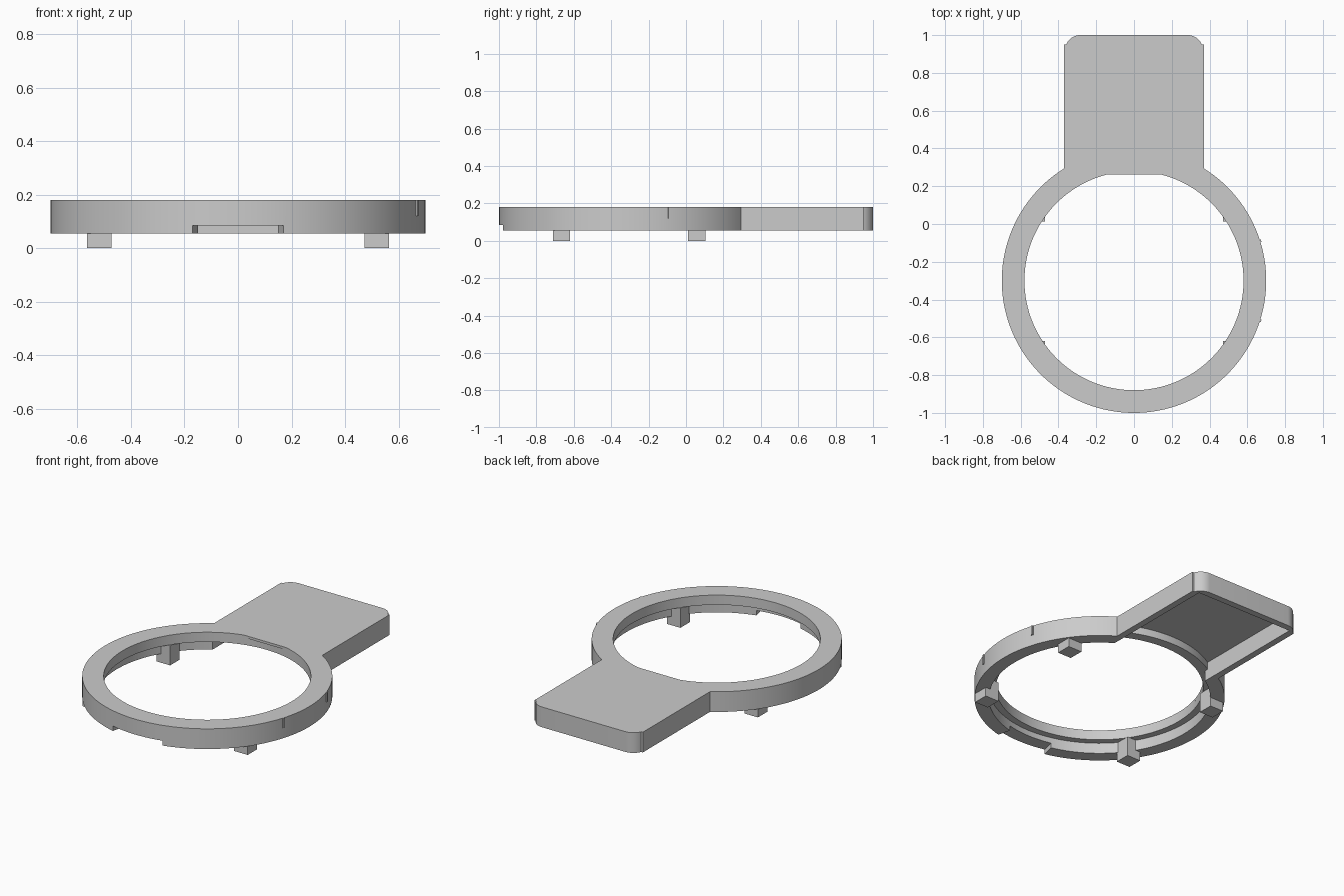
import bpy, bmesh
from math import sin, cos, radians, degrees, atan2, sqrt

if "Cube" in bpy.data.objects:
    bpy.data.objects.remove(bpy.data.objects["Cube"], do_unlink=True)

# Main dimensions
CY = -0.30                              # ring centre on y
R_OUT, R_WALL, R_HOLE = 0.70, 0.62, 0.58
BOTTOM, LEDGE, CEILING, TOP = 0.055, 0.12, 0.165, 0.18
HALF_W, WALL = 0.37, 0.04

grey = bpy.data.materials.new("light grey")
grey.use_nodes = True
colour = (0.6, 0.6, 0.6, 1)
grey.diffuse_color = colour
grey.node_tree.nodes["Principled BSDF"].inputs["Base Color"].default_value = colour


def arc(r, start, end, n, cx=0.0, cy=CY):
    """Points on an arc, angles in degrees."""
    angles = [radians(start + (end - start) * i / n) for i in range(n + 1)]
    return [(cx + r * cos(a), cy + r * sin(a)) for a in angles]


def circle(r):
    return arc(r, 0, 360, 128)[:-1]


def prism(name, outline, z0, z1):
    """Extrude a flat outline from z0 to z1."""
    bm = bmesh.new()
    face = bm.faces.new([bm.verts.new((x, y, z0)) for x, y in outline])
    new = bmesh.ops.extrude_face_region(bm, geom=[face])["geom"]
    for v in new:
        if isinstance(v, bmesh.types.BMVert):
            v.co.z = z1
    bmesh.ops.recalc_face_normals(bm, faces=bm.faces)
    mesh = bpy.data.meshes.new(name)
    bm.to_mesh(mesh)
    bm.free()
    mesh.materials.append(grey)
    obj = bpy.data.objects.new(name, mesh)
    bpy.context.collection.objects.link(obj)
    return obj


def rect(x0, x1, y0, y1):
    return [(x0, y0), (x1, y0), (x1, y1), (x0, y1)]


# Body outline: ring joined to a tab with rounded far corners
join = degrees(atan2(sqrt(R_OUT ** 2 - HALF_W ** 2), HALF_W))
corner = [(HALF_W, 0.95)] + arc(0.08, 22, 90, 10, 0.285, 0.92)
mirrored = [(-x, y) for x, y in reversed(corner)]
body = prism("ring_and_tab", arc(R_OUT, 180 - join, 360 + join, 110) + corner + mirrored,
             BOTTOM, TOP)

# Cutters: hole, ring recess, tab pocket and front notch
flat_y = 0.262
flat = degrees(atan2(flat_y - CY, sqrt(R_HOLE ** 2 - (flat_y - CY) ** 2)))
inner_x, inner_y = HALF_W - WALL, 1 - WALL
pocket_r = 0.64
side = degrees(atan2(sqrt(pocket_r ** 2 - inner_x ** 2), inner_x))
pocket = arc(pocket_r, 180 - side, side, 40) + [(inner_x, inner_y), (-inner_x, inner_y)]
cutters = [
    prism("hole_upper_cutter", arc(R_HOLE, 180 - flat, 360 + flat, 118), 0.1, 0.3),
    prism("hole_lower_cutter", circle(R_HOLE), -0.1, CEILING),
    prism("ring_recess_cutter", circle(R_WALL), -0.1, LEDGE),
    prism("tab_opening_cutter", rect(-inner_x, inner_x, 0.2, inner_y), -0.1, LEDGE),
    prism("tab_pocket_cutter", pocket, 0.0, CEILING),
    prism("front_notch_cutter", arc(0.75, 256, 284, 8) + arc(0.55, 284, 256, 8), -0.1, 0.085),
]
for cutter in cutters:
    mod = body.modifiers.new(cutter.name, 'BOOLEAN')
    mod.operation = 'DIFFERENCE'
    mod.solver = 'EXACT'
    mod.object = cutter
bpy.context.view_layer.update()
result = bpy.data.meshes.new_from_object(
    body.evaluated_get(bpy.context.evaluated_depsgraph_get()))
body.modifiers.clear()
body.data = result
for cutter in cutters:
    bpy.data.objects.remove(cutter, do_unlink=True)

# Smooth curved walls, sharp edges kept
bpy.ops.object.select_all(action='DESELECT')
body.select_set(True)
bpy.context.view_layer.objects.active = body
bpy.ops.object.shade_smooth_by_angle(angle=radians(20))

# Four square feet under the ring
for x, x_name in ((-0.518, "right"), (0.518, "left")):
    for y, y_name in ((-0.665, "front"), (0.058, "back")):
        h = 0.046
        prism(f"{y_name}_{x_name}_foot", rect(x - h, x + h, y - h, y + h), 0, LEDGE)

# Two small ribs on the outer wall
for name, angle in (("front_rib", -17.5), ("back_rib", 17.5)):
    half = 0.5
    outline = (arc(R_OUT - 0.004, angle - half, angle + half, 2)
               + arc(R_OUT + 0.006, angle + half, angle - half, 2))
    prism(name, outline, LEDGE, TOP - 0.001)
